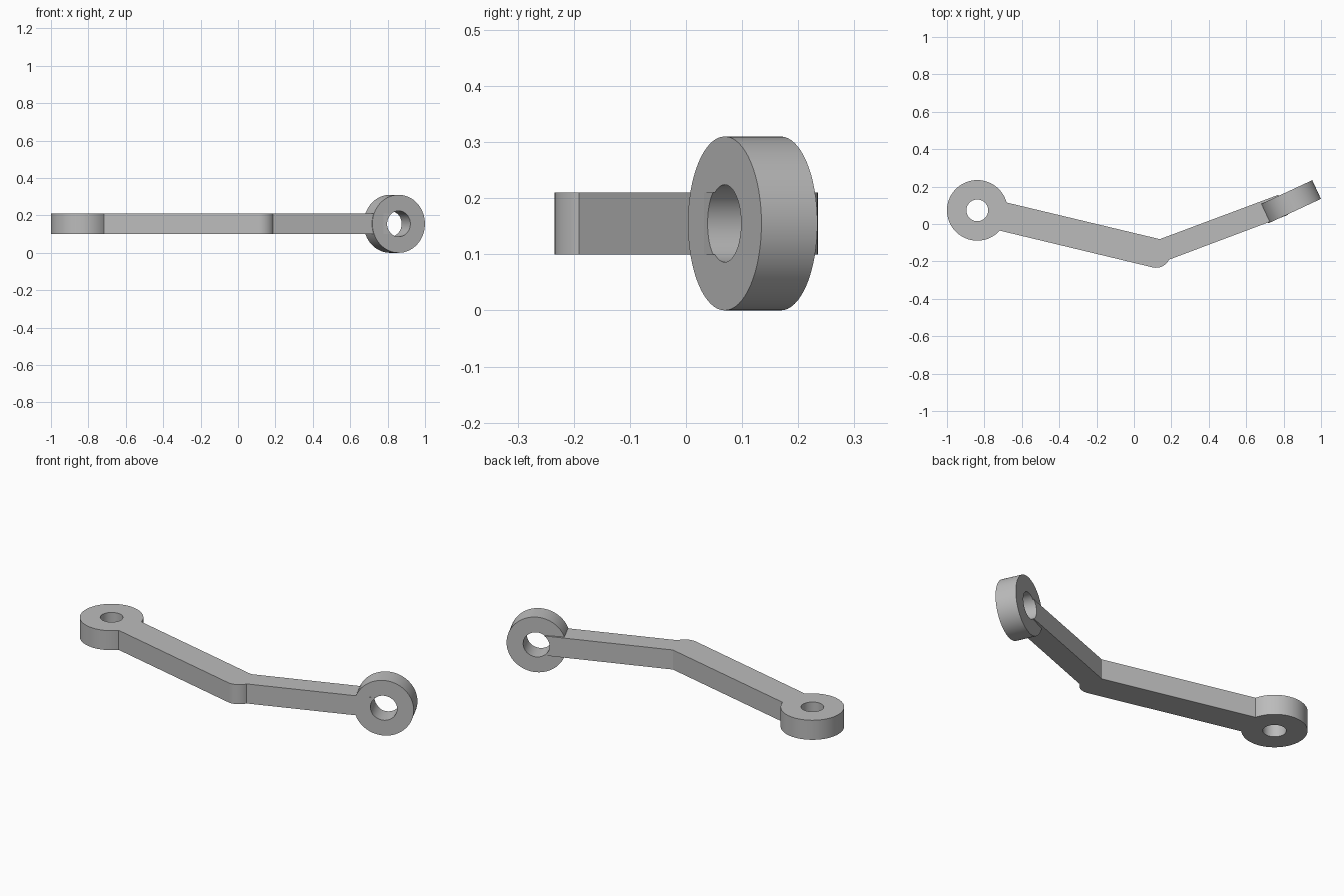
import bpy, bmesh
from math import sin, cos, radians
from mathutils import Matrix, Vector

cube = bpy.data.objects.get("Cube")
if cube:
    bpy.data.objects.remove(cube)

grey = bpy.data.materials.new("plain grey")
grey.use_nodes = True
grey.diffuse_color = (0.5, 0.5, 0.5, 1)
grey.node_tree.nodes["Principled BSDF"].inputs["Base Color"].default_value = (0.5, 0.5, 0.5, 1)


def make(name, bm):
    bmesh.ops.recalc_face_normals(bm, faces=bm.faces)
    mesh = bpy.data.meshes.new(name)
    bm.to_mesh(mesh)
    bm.free()
    mesh.materials.append(grey)
    ob = bpy.data.objects.new(name, mesh)
    bpy.context.collection.objects.link(ob)
    return ob


def arc(centre, radius, start, end, steps):
    angles = [radians(start + (end - start) * i / steps) for i in range(steps + 1)]
    return [(centre[0] + radius * cos(a), centre[1] + radius * sin(a)) for a in angles]


def cylinder(name, radius, depth, matrix):
    bm = bmesh.new()
    bmesh.ops.create_cone(bm, cap_ends=True, segments=64, radius1=radius,
                          radius2=radius, depth=depth, matrix=matrix)
    return make(name, bm)


def cut(ob, radius, matrix):
    cutter = cylinder("hole_cutter", radius, 0.4, matrix)
    cutter.hide_render = True
    mod = ob.modifiers.new("hole", "BOOLEAN")
    mod.operation, mod.solver, mod.object = "DIFFERENCE", "EXACT", cutter
    bpy.context.view_layer.objects.active = ob
    bpy.ops.object.modifier_apply(modifier=mod.name)
    bpy.data.objects.remove(cutter)


# Flat bent arm: round eye, straight shank, rounded elbow, second shank
low, high = 0.10, 0.21
eye = (-0.838, 0.073)
outline = arc(eye, 0.162, 15, 318, 56)
outline += arc((0.118, -0.157), 0.077, -103.6, -26, 14)
outline += [(0.841, 0.055), (0.796, 0.165), (0.138, -0.081)]
bm = bmesh.new()
base = bm.faces.new([bm.verts.new((x, y, low)) for x, y in outline])
side = bmesh.ops.extrude_face_region(bm, geom=[base], use_keep_orig=True)
bmesh.ops.translate(bm, vec=(0, 0, high - low),
                    verts=[g for g in side["geom"] if isinstance(g, bmesh.types.BMVert)])
arm = make("bent_arm", bm)
cut(arm, 0.058, Matrix.Translation((*eye, 0.155)))

# Upright ring at the far end, its bore passing through the arm tip
axis = Vector((-sin(radians(25)), cos(radians(25)), 0))
thickness = 0.11
centre = Vector((0.859, 0.069, 0.155)) + axis * thickness / 2
pose = Matrix.Translation(centre) @ axis.to_track_quat("Z", "Y").to_matrix().to_4x4()
ring = cylinder("upright_ring", 0.155, thickness, pose)
cut(ring, 0.069, pose)
cut(arm, 0.069, pose)

# Smooth the round walls and keep the rims sharp
bpy.ops.object.select_all(action="DESELECT")
for ob in (arm, ring):
    ob.select_set(True)
bpy.context.view_layer.objects.active = arm
bpy.ops.object.shade_smooth_by_angle(angle=radians(30))
